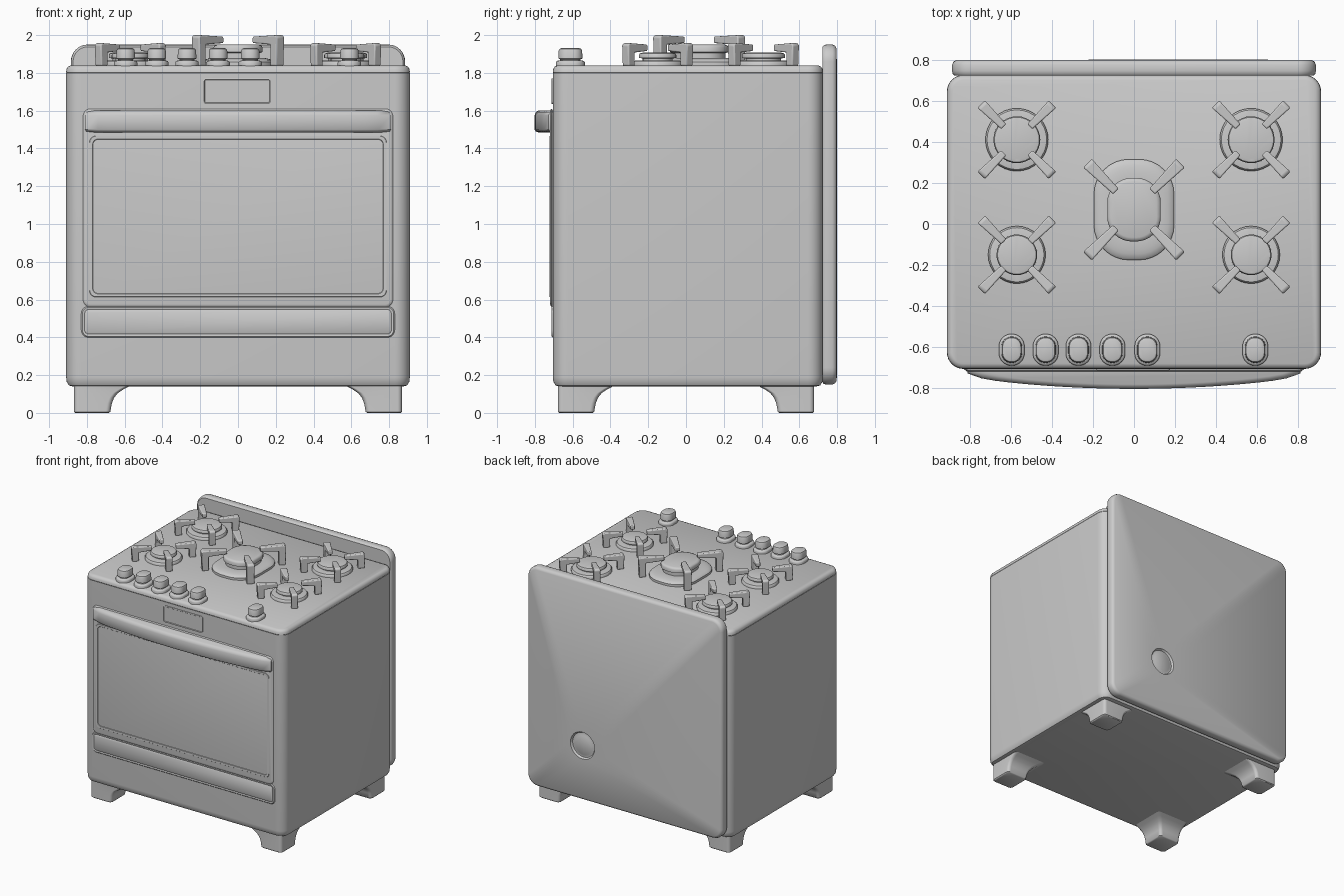
import bpy, bmesh, math
from mathutils import Vector, Matrix

cube = bpy.data.objects.get("Cube")
if cube:
    bpy.data.objects.remove(cube, do_unlink=True)

GREY = (0.6, 0.6, 0.6, 1)
grey = bpy.data.materials.new("light grey enamel")
grey.use_nodes = True
grey.diffuse_color = GREY
grey.node_tree.nodes["Principled BSDF"].inputs["Base Color"].default_value = GREY


def rounded(w, h, r, cx=0, cy=0, steps=8):
    """Outline of a rounded rectangle with half sizes w and h."""
    pts = []
    for k, (sx, sy) in enumerate([(1, 1), (-1, 1), (-1, -1), (1, -1)]):
        for i in range(steps + 1):
            a = math.pi / 2 * (k + i / steps)
            pts.append((cx + sx * (w - r) + r * math.cos(a),
                        cy + sy * (h - r) + r * math.sin(a)))
    return pts


def finish(name, bm, bevel=0):
    bmesh.ops.recalc_face_normals(bm, faces=bm.faces)
    mesh = bpy.data.meshes.new(name)
    bm.to_mesh(mesh)
    bm.free()
    mesh.materials.append(grey)
    obj = bpy.data.objects.new(name, mesh)
    bpy.context.collection.objects.link(obj)
    if bevel:
        mod = obj.modifiers.new("soft edges", "BEVEL")
        mod.width, mod.segments = bevel, 3
    bpy.ops.object.select_all(action="DESELECT")
    obj.select_set(True)
    bpy.context.view_layer.objects.active = obj
    bpy.ops.object.shade_smooth_by_angle(angle=math.radians(40))
    return obj


def loft(name, levels, upright=False):
    """Skin a stack of (height, outline) levels and cap both ends.
    Upright stacks run along y, with outlines in x and z."""
    bm = bmesh.new()
    rings = []
    for t, outline in levels:
        rings.append([bm.verts.new((a, t, b) if upright else (a, b, t))
                      for a, b in outline])
    n = len(rings[0])
    for lo, hi in zip(rings, rings[1:]):
        for i in range(n):
            j = (i + 1) % n
            bm.faces.new((lo[i], lo[j], hi[j], hi[i]))
    bm.faces.new(rings[0])
    bm.faces.new(rings[-1])
    return finish(name, bm)


def stack(name, cx, cy, w, h, r, steps, upright=False):
    """Loft of one rounded outline given as (height, inset) steps."""
    return loft(name, [(t, rounded(w - d, h - d, max(r - d, 0.004), cx, cy))
                       for t, d in steps], upright)


# Cabinet and cooktop
stack("cabinet", 0, 0.01, 0.91, 0.715, 0.08,
      [(0.14, 0.035), (0.145, 0.015), (0.165, 0.003), (0.19, 0), (1.80, 0)])
stack("cooktop", 0, 0.01, 0.91, 0.715, 0.08,
      [(1.797, 0.005), (1.803, 0), (1.82, 0.002), (1.833, 0.01), (1.84, 0.025)])

# Back panel with a round recess
PANEL = [(0.722, 0.012), (0.73, 0.003), (0.745, 0), (0.775, 0), (0.79, 0.007), (0.798, 0.022)]
levels = [(y, rounded(0.885 - d, 0.9 - d, 0.09 - d, 0, 1.05)) for y, d in PANEL]
for y, r in [(0.8, 0.11), (0.785, 0.1), (0.785, 0.085), (0.79, 0.075)]:
    levels.append((y, rounded(r, r, r, 0.38, 0.6)))
loft("back_panel", levels, True)

# Oven door with a sunken window, drawer and display
stack("oven_door", 0, 1.085, 0.82, 0.525, 0.04,
      [(-0.69, 0.012), (-0.703, 0.012), (-0.711, 0), (-0.717, 0.006), (-0.719, 0.015)], True)
loft("window_frame", [(y, rounded(w, h, r, 0, 1.04)) for y, w, h, r in [
    (-0.715, 0.79, 0.43, 0.04), (-0.722, 0.785, 0.425, 0.035),
    (-0.722, 0.77, 0.41, 0.03), (-0.716, 0.765, 0.405, 0.025)]], True)
stack("drawer", 0, 0.482, 0.83, 0.083, 0.04,
      [(-0.69, 0), (-0.705, 0), (-0.711, 0.006), (-0.711, 0.014),
       (-0.709, 0.018), (-0.713, 0.024)], True)
stack("display", -0.005, 1.703, 0.18, 0.068, 0.015,
      [(-0.7, 0), (-0.71, 0), (-0.712, 0.003), (-0.712, 0.006), (-0.708, 0.009)], True)


# Bowed door handle
def bow(inset):
    w = 0.81 - inset
    pts = [(w, -0.70), (-w, -0.70)]
    for i in range(25):
        u = -1 + i / 12
        y = -0.802 + 0.055 * u * u + 0.02 * abs(u) ** 16 + inset
        pts.append((u * w, y))
    return pts


loft("door_handle", [(z, bow(d)) for z, d in [
    (1.485, 0.02), (1.49, 0.007), (1.50, 0), (1.575, 0), (1.592, 0.007), (1.602, 0.022)]])

# Flared feet: the outer faces are upright, the inner ones sweep outwards
FOOT = [(0, 0.185, 0.006), (0.006, 0.192, 0), (0.05, 0.2, 0), (0.08, 0.212, 0),
        (0.105, 0.232, 0), (0.125, 0.262, 0), (0.145, 0.3, 0)]
for sx, xname in [(-1, "right"), (1, "left")]:
    for sy, yname in [(-1, "front"), (1, "back")]:
        levels = []
        for z, size, d in FOOT:
            half = (size - d) / 2
            levels.append((z, rounded(half, half, 0.025, sx * (0.868 - d - half),
                                      sy * (0.678 - d - half))))
        loft(f"{yname}_{xname}_foot", levels)


# Pan supports: four hooked fingers around each burner
def pan_support(name, cx, cy, inner, outer, top):
    hook = [(outer - 0.055, 0), (outer - 0.005, 0), (outer, top - 0.01),
            (outer - 0.012, top), (inner, top - 0.008), (inner, top - 0.042),
            (outer - 0.055, top - 0.05)]
    bm = bmesh.new()
    for k in range(4):
        turn = Matrix.Rotation(math.pi * (0.25 + k / 2), 3, "Z")
        sides = []
        for s in (-1, 1):
            sides.append([bm.verts.new(turn @ Vector((r, s * (0.012 + 0.055 * r), z))
                                       + Vector((cx, cy, 1.838))) for r, z in hook])
        bm.faces.new(sides[0])
        bm.faces.new(sides[1])
        for i in range(len(hook)):
            j = (i + 1) % len(hook)
            bm.faces.new((sides[0][i], sides[0][j], sides[1][j], sides[1][i]))
    finish(name, bm, 0.007)


# Four round burners
for x, xname in [(-0.57, "right"), (0.57, "left")]:
    for y, yname, ring, cap in [(-0.15, "front", 0.14, 0.087), (0.41, "back", 0.153, 0.102)]:
        label = f"{yname}_{xname}"
        stack(label + "_burner_base", x, y, ring, ring, ring,
              [(1.835, 0), (1.852, 0), (1.862, 0.008), (1.866, 0.03), (1.866, 0.06)])
        stack(label + "_burner_cap", x, y, cap + 0.012, cap + 0.012, cap + 0.012,
              [(1.86, 0.02), (1.876, 0.02), (1.88, 0), (1.895, 0), (1.903, 0.005),
               (1.907, 0.02)])
        pan_support(label + "_pan_support", x, y, 0.09, 0.245, 0.12)

# Large oval burner
stack("centre_burner_base", 0, 0.07, 0.195, 0.245, 0.17,
      [(1.835, 0), (1.858, 0), (1.868, 0.01), (1.873, 0.03), (1.878, 0.05), (1.878, 0.09)])
stack("centre_burner_cap", 0, 0.07, 0.13, 0.155, 0.12,
      [(1.87, 0.015), (1.905, 0.015), (1.91, 0), (1.935, 0), (1.945, 0.006), (1.95, 0.02)])
pan_support("centre_pan_support", 0, 0.07, 0.125, 0.32, 0.162)

# Control knobs
for i, x in enumerate([-0.595, -0.43, -0.27, -0.105, 0.065, 0.59]):
    stack(f"knob_collar_{i + 1}", x, -0.612, 0.062, 0.077, 0.06,
          [(1.835, 0), (1.855, 0), (1.862, 0.004), (1.866, 0.014)])
    stack(f"knob_{i + 1}", x, -0.612, 0.05, 0.064, 0.048,
          [(1.86, 0.01), (1.872, 0.01), (1.876, 0), (1.918, 0.002), (1.927, 0.006),
           (1.931, 0.016)])
